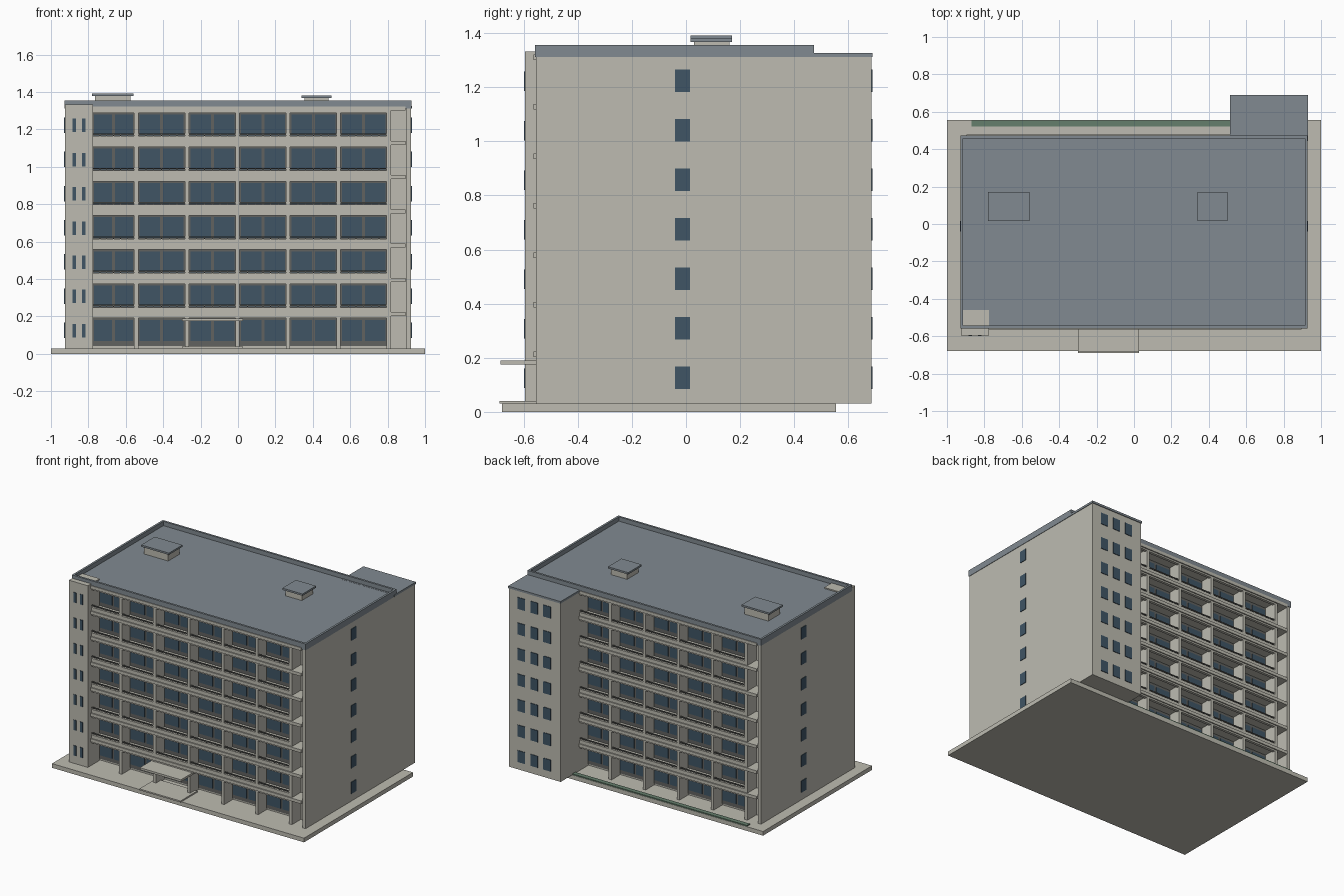
import bpy, bmesh
from mathutils import Matrix, Vector

if "Cube" in bpy.data.objects:
    bpy.data.objects.remove(bpy.data.objects["Cube"])


def material(name, rgb):
    m = bpy.data.materials.new(name)
    m.diffuse_color = (*rgb, 1)
    m.use_nodes = True
    m.node_tree.nodes["Principled BSDF"].inputs["Base Color"].default_value = m.diffuse_color
    return m


WALL = material("pale_concrete", (0.51, 0.50, 0.44))
ROOF = material("blue_grey_roof", (0.22, 0.255, 0.285))
GLASS = material("dark_blue_glass", (0.05, 0.09, 0.13))
FRAME = material("dark_grey_frame", (0.12, 0.122, 0.115))
GREEN = material("muted_green", (0.13, 0.21, 0.15))


def boxes(name, mat, items):
    """One object made of boxes given as (x0, x1, y0, y1, z0, z1)."""
    bm = bmesh.new()
    for x0, x1, y0, y1, z0, z1 in items:
        centre = Vector(((x0 + x1) / 2, (y0 + y1) / 2, (z0 + z1) / 2))
        size = (abs(x1 - x0), abs(y1 - y0), abs(z1 - z0), 1)
        bmesh.ops.create_cube(bm, size=1, matrix=Matrix.Translation(centre) @ Matrix.Diagonal(size))
    me = bpy.data.meshes.new(name)
    bm.to_mesh(me)
    bm.free()
    me.materials.append(mat)
    ob = bpy.data.objects.new(name, me)
    bpy.context.collection.objects.link(ob)
    return ob


BASE, PITCH, TOP = 0.03, 0.183, 1.311
FLOORS = [BASE + PITCH * i for i in range(7)]
COLUMNS = [-0.544, -0.273, -0.002, 0.268, 0.538, 0.806]

# Ground slab, entrance step and canopy, planting strip
boxes("ground_slab", WALL, [(-1, 1, -0.68, 0.555, 0, BASE)])
boxes("entrance_step", WALL, [(-0.3, 0.027, -0.69, -0.5, BASE, 0.04)])
boxes("entrance_canopy", WALL, [(-0.3, 0.027, -0.685, -0.5, 0.175, 0.19)])
boxes("planting_strip", GREEN, [(-0.87, 0.515, 0.52, 0.553, BASE, 0.038)])

# Main block, end walls and the two towers
boxes("core", WALL, [(-0.92, 0.92, -0.455, 0.37, BASE, TOP)])
boxes("end_walls", WALL, [(s * 0.9, s * 0.925, -0.555, 0.47, BASE, TOP) for s in (-1, 1)])
boxes("front_tower", WALL, [(-0.925, -0.775, -0.595, -0.46, BASE, 1.333)])
boxes("rear_tower", WALL, [(0.515, 0.925, 0.36, 0.685, BASE, TOP)])


def loggias(side, edge, back, x0, x1, columns, bays):
    """Balcony front: edge is the outer face, back the recessed wall, d the outward sign."""
    d = -1 if edge < 0 else 1
    slabs, beams, panels, rails, frames, panes = [], [], [], [], [], []
    for i, z in enumerate(FLOORS):
        ceiling = z + PITCH
        slabs.append((x0, x1, back, edge + d * 0.008, ceiling - 0.011, ceiling + 0.011))
        beams.append((bays[0][0], bays[-1][1], edge - d * 0.02, edge, ceiling - 0.022, ceiling - 0.011))
        for a, b in bays:
            if i:
                panels.append((a, b, edge - d * 0.015, edge, z + 0.011, z + 0.036))
                rails.append((a, b, edge - d * 0.012, edge - d * 0.004, z + 0.043, z + 0.050))
                for k in range(1, 6):
                    x = a + (b - a) * k / 6
                    rails.append((x - 0.002, x + 0.002, edge - d * 0.01, edge - d * 0.006, z + 0.036, z + 0.043))
            frames.append((a, b, back, back + d * 0.006, z + 0.012, ceiling - 0.011))
            mid, w = (a + b) / 2, (b - a) * 0.44
            for s in (-1, 1):
                panes.append((mid + s * 0.008, mid + s * (0.008 + w), back, back + d * 0.012,
                              z + 0.04, z + 0.152))
    boxes(side + "_floor_slabs", WALL, slabs)
    boxes(side + "_edge_beams", WALL, beams)
    boxes(side + "_balcony_panels", WALL, panels)
    boxes(side + "_balcony_rails", FRAME, rails)
    boxes(side + "_window_frames", FRAME, frames)
    boxes(side + "_window_panes", GLASS, panes)
    boxes(side + "_dividing_walls", WALL,
          [(c - 0.011, c + 0.011, back, edge, BASE, TOP) for c in columns])


def bays_between(edges):
    return [(a + 0.011, b - 0.011) for a, b in zip(edges, edges[1:])]


loggias("front", -0.555, -0.455, -0.78, 0.895, COLUMNS, bays_between([-0.786] + COLUMNS))
REAR = [-0.806, -0.538, -0.268, 0.002, 0.273]
loggias("rear", 0.47, 0.37, -0.895, 0.52, REAR, bays_between(REAR + [0.526]))

# Small windows on the end walls and towers
boxes("end_windows", GLASS, [(s * 0.92, s * 0.929, -0.04, 0.015, z + 0.054, z + 0.137)
                             for z in FLOORS for s in (-1, 1)])
boxes("front_tower_windows", GLASS, [(x, x + 0.02, -0.599, -0.59, z + 0.058, z + 0.13)
                                     for z in FLOORS for x in (-0.886, -0.835)])
boxes("rear_tower_windows", GLASS, [(x, x + 0.058, 0.68, 0.689, z + 0.054, z + 0.137)
                                    for z in FLOORS for x in (0.593, 0.695, 0.797)])

# Roof deck, parapet and rear tower roof
boxes("roof_deck", ROOF, [(-0.92, 0.92, -0.55, 0.465, TOP, 1.325)])
boxes("roof_parapet", ROOF,
      [(s * 0.913, s * 0.928, -0.558, 0.473, TOP, 1.356) for s in (-1, 1)] +
      [(-0.913, 0.913, y, y + 0.015, TOP, 1.356) for y in (-0.558, 0.458)])
boxes("rear_tower_roof", ROOF, [(0.512, 0.929, 0.445, 0.69, TOP, 1.326)])

# Roof housings with overhanging caps
boxes("roof_housings", WALL, [(-0.765, -0.575, 0.03, 0.16, 1.32, 1.378),
                              (0.355, 0.485, 0.03, 0.16, 1.32, 1.368)])
boxes("housing_caps", ROOF, [(-0.78, -0.56, 0.017, 0.17, 1.378, 1.391),
                             (0.34, 0.5, 0.017, 0.17, 1.368, 1.381)])
